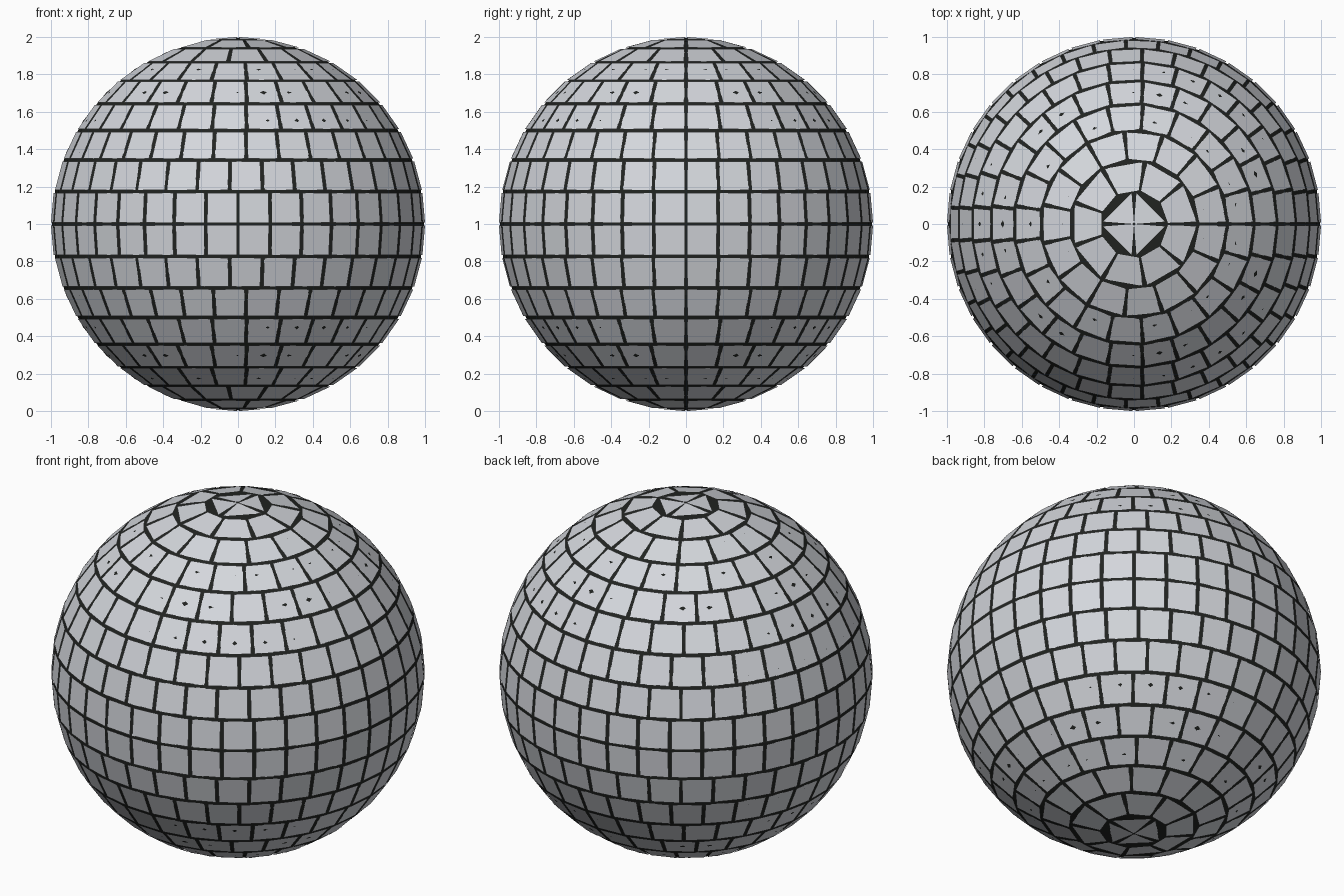
import bpy
import bmesh
from math import radians, cos, sin, pi

cube = bpy.data.objects.get("Cube")
if cube:
    bpy.data.objects.remove(cube, do_unlink=True)

ROWS = 18          # bands of tiles from pole to pole
AROUND = 36        # tiles around the equator
GAP_ACROSS = 0.1   # share of each tile left open as a joint
GAP_UP = 0.09
CORE_RADIUS = 0.995


def make_material(name, color, metallic, roughness):
    mat = bpy.data.materials.new(name)
    mat.use_nodes = True
    mat.diffuse_color = color
    shader = mat.node_tree.nodes["Principled BSDF"]
    shader.inputs["Base Color"].default_value = color
    shader.inputs["Metallic"].default_value = metallic
    shader.inputs["Roughness"].default_value = roughness
    return mat


def add_object(name, bm, mat):
    mesh = bpy.data.meshes.new(name)
    bm.to_mesh(mesh)
    bm.free()
    mesh.materials.append(mat)
    obj = bpy.data.objects.new(name, mesh)
    obj.location.z = 1
    bpy.context.collection.objects.link(obj)
    return obj


def on_sphere(lat, lon):
    return (cos(lat) * cos(lon), cos(lat) * sin(lon), sin(lat))


silver = make_material("silver mirror", (0.66, 0.68, 0.72, 1), 0.0, 0.4)
black = make_material("dark grout", (0.015, 0.017, 0.015, 1), 0.0, 0.8)

# Dark core showing through the joints
bm = bmesh.new()
bmesh.ops.create_uvsphere(bm, u_segments=32, v_segments=16, radius=CORE_RADIUS)
add_object("core_ball", bm, black)

# Flat mirror tiles: each band holds as many near-square tiles as fit
bm = bmesh.new()
step = pi / ROWS
for row in range(ROWS):
    middle = -pi / 2 + (row + 0.5) * step
    low = middle - step * (1 - GAP_UP) / 2
    high = middle + step * (1 - GAP_UP) / 2
    count = max(4, round(AROUND * cos(middle)))
    width = 2 * pi / count
    for i in range(count):
        left = (i + GAP_ACROSS / 2) * width
        right = (i + 1 - GAP_ACROSS / 2) * width
        corners = [(low, left), (low, right), (high, right), (high, left)]
        bm.faces.new([bm.verts.new(on_sphere(*c)) for c in corners])
add_object("mirror_tiles", bm, silver)
